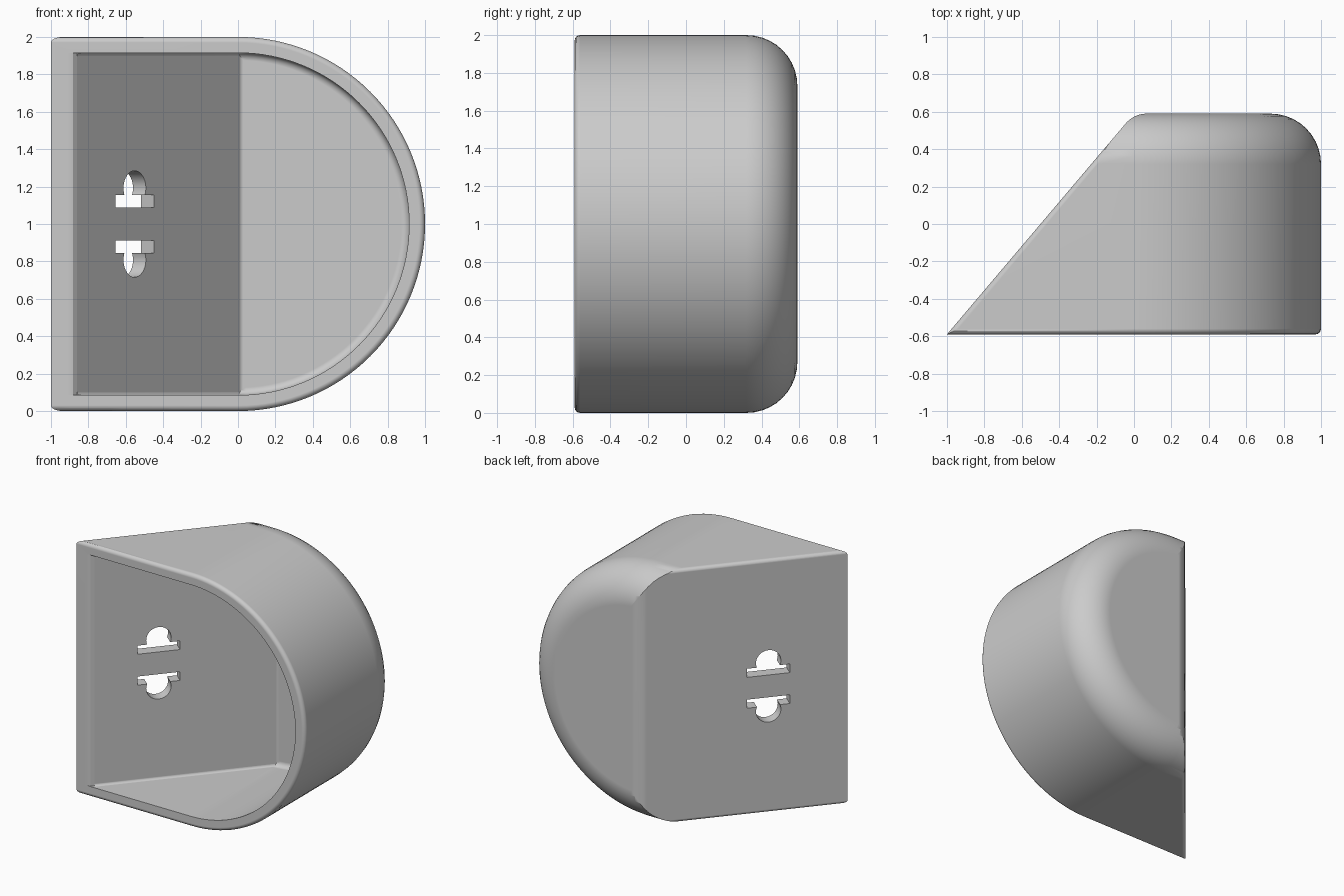
import bpy, bmesh, math
from mathutils import Vector, Matrix

if "Cube" in bpy.data.objects:
    bpy.data.objects.remove(bpy.data.objects["Cube"], do_unlink=True)

FRONT, BACK = -0.59, 0.59
WALL = 0.09
SLANT = Vector((-(BACK - FRONT), 1, 0)).normalized()   # outward normal of the sloping side
SLANT_H = SLANT.dot(Vector((-1, FRONT, 0)))
REAR = Vector((0, 1, 0))

grey = bpy.data.materials.new("light_grey")
grey.use_nodes = True
colour = (0.6, 0.6, 0.6, 1)
grey.diffuse_color = colour
grey.node_tree.nodes["Principled BSDF"].inputs["Base Color"].default_value = colour


def to_object(name, bm):
    bmesh.ops.recalc_face_normals(bm, faces=bm.faces)
    mesh = bpy.data.meshes.new(name)
    bm.to_mesh(mesh)
    bm.free()
    mesh.materials.append(grey)
    obj = bpy.data.objects.new(name, mesh)
    bpy.context.collection.objects.link(obj)
    return obj


def loft(rows):
    """Skin a list of closed point rings and cap both ends."""
    bm = bmesh.new()
    rings = [[bm.verts.new(p) for p in row] for row in rows]
    for a, b in zip(rings, rings[1:]):
        for i in range(len(a)):
            j = (i + 1) % len(a)
            bm.faces.new((a[i], a[j], b[j], b[i]))
    bm.faces.new(rings[0])
    bm.faces.new(rings[-1])
    return bm


def d_ring(y, radius, steps=64):
    """D-shaped outline, round on the +x side."""
    pts = [(-1.3, y, 1 - radius)]
    for i in range(steps + 1):
        a = math.pi * (i / steps - 0.5)
        pts.append((radius * math.cos(a), y, 1 + radius * math.sin(a)))
    return pts + [(-1.3, y, 1 + radius)]


def cut(bm, normal, height):
    """Slice off everything beyond a plane and close the opening."""
    res = bmesh.ops.bisect_plane(
        bm, geom=bm.verts[:] + bm.edges[:] + bm.faces[:], dist=1e-5,
        plane_co=normal * height, plane_no=normal, clear_outer=True)
    edges = [e for e in res["geom_cut"] if isinstance(e, bmesh.types.BMEdge)]
    if edges:
        bmesh.ops.edgeloop_fill(bm, edges=edges)


def round_edge(bm, n1, h1, n2, h2, r, steps):
    """Round the convex edge between two planes with tangent cuts."""
    for i in range(1, steps):
        t = i / steps
        n = n1 * (1 - t) + n2 * t
        size = n.length
        cut(bm, n / size, ((1 - t) * (h1 - r) + t * (h2 - r)) / size + r)


def d_solid(name, radius, front, back, slant_h, front_r, back_r, corner_r, side_r):
    """D block with rounded ends and a sloping side."""
    rows, steps = [], 10
    if front_r:
        for i in range(5):
            a = math.pi / 2 * i / 4
            rows.append(d_ring(front + front_r * (1 - math.sin(a)),
                               radius - front_r * (1 - math.cos(a))))
        rows.reverse()
        rows.sort(key=lambda row: row[0][1])
    else:
        rows.append(d_ring(front, radius))
    for i in range(steps + 1):
        a = math.pi / 2 * i / steps
        rows.append(d_ring(back - back_r * (1 - math.sin(a)),
                           radius - back_r * (1 - math.cos(a))))
    bm = loft(rows)
    cut(bm, SLANT, slant_h)
    round_edge(bm, SLANT, slant_h, REAR, back, corner_r, 6)
    for s in (1, -1):
        side = Vector((0, 0, s))
        round_edge(bm, SLANT, slant_h, side, s + radius, side_r, 5)
    return to_object(name, bm)


def subtract(body, cutter):
    cutter.hide_render = True
    mod = body.modifiers.new("cut", 'BOOLEAN')
    mod.operation = 'DIFFERENCE'
    mod.solver = 'EXACT'
    mod.object = cutter
    bpy.context.view_layer.objects.active = body
    bpy.ops.object.modifier_apply(modifier=mod.name)
    bpy.data.objects.remove(cutter, do_unlink=True)


# Outer shell and its hollow
shell = d_solid("wedge_shell", 1.0, FRONT, BACK, SLANT_H, 0.03, 0.27, 0.15, 0.03)
hollow = d_solid("hollow_cutter", 0.915, FRONT - 0.1, 0.47, SLANT_H - WALL,
                 0, 0.04, 0.03, 0.02)
subtract(shell, hollow)

# Softened rim where the sloping wall meets the opening
lip = [(-0.91, FRONT), (-0.8825, -0.584), (-0.86, -0.563), (-0.8, FRONT - 0.05), (-0.91, FRONT - 0.05)]
subtract(shell, to_object("lip_cutter", loft(
    [[(x, y, z) for x, y in lip] for z in (0.0855, 1.9145)])))

# Mirrored pair of keyhole openings through the sloping wall
along = Vector((-SLANT.y, SLANT.x, 0)) * -1
inner_x = -0.5525
inner_y = (SLANT_H - WALL - SLANT.x * inner_x) / SLANT.y
frame = Matrix((along, SLANT, (0, 0, 1))).transposed().to_4x4()
for s in (1, -1):
    place = Matrix.Translation((inner_x, inner_y, 1)) @ frame
    bm = bmesh.new()
    bmesh.ops.create_cube(bm, size=1, matrix=place @ Matrix.Translation((0, 0, s * 0.122))
                          @ Matrix.Diagonal((0.316, 0.5, 0.068, 1)))
    subtract(shell, to_object("slot_cutter", bm))
    bm = bmesh.new()
    bmesh.ops.create_cone(bm, cap_ends=True, segments=40, radius1=0.0925, radius2=0.0925,
                          depth=0.5, matrix=place @ Matrix.Translation((0, 0, s * 0.192))
                          @ Matrix.Rotation(math.pi / 2, 4, 'X'))
    subtract(shell, to_object("round_hole_cutter", bm))

# Smooth shading with crisp flats
bpy.ops.object.select_all(action='DESELECT')
shell.select_set(True)
bpy.context.view_layer.objects.active = shell
bpy.ops.object.shade_smooth_by_angle(angle=math.radians(30))
weighted = shell.modifiers.new("flat_faces", 'WEIGHTED_NORMAL')
weighted.keep_sharp = True
